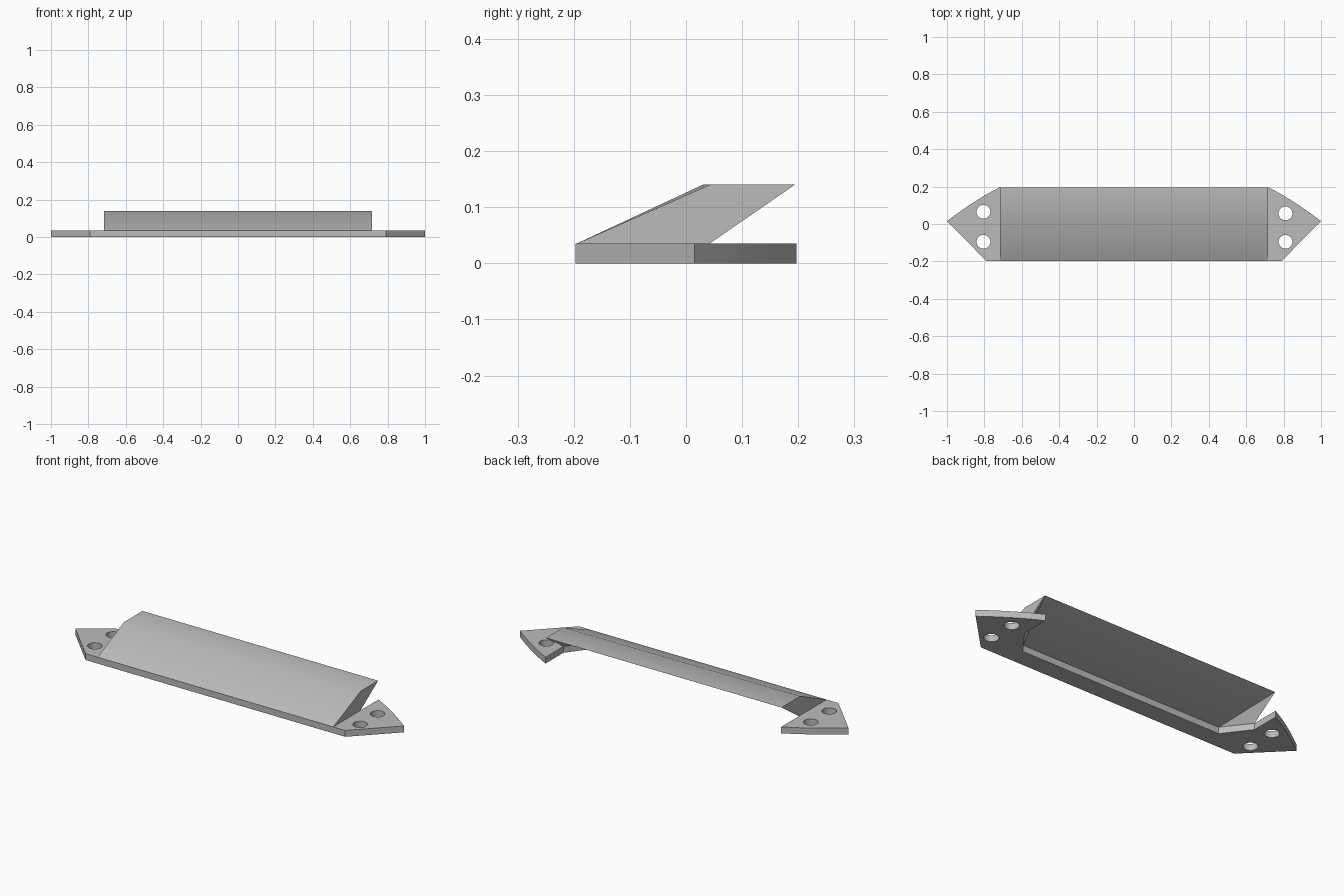
import bpy
import bmesh
from mathutils import Vector

cube = bpy.data.objects.get("Cube")
if cube:
    bpy.data.objects.remove(cube)

grey = bpy.data.materials.new("plain grey")
grey.use_nodes = True
COLOUR = (0.5, 0.5, 0.5, 1)
grey.diffuse_color = COLOUR
grey.node_tree.nodes["Principled BSDF"].inputs["Base Color"].default_value = COLOUR

PLATE = 0.035   # plate thickness
TOP = 0.14      # height of the wing
END = 0.717     # half length of the wing
INNER = 0.61    # half length of the notch floor
NOTCH_Y = -0.098
SHOULDER_Y = 0.042


def make_object(name, bm):
    bmesh.ops.recalc_face_normals(bm, faces=bm.faces)
    mesh = bpy.data.meshes.new(name)
    bm.to_mesh(mesh)
    bm.free()
    mesh.materials.append(grey)
    obj = bpy.data.objects.new(name, mesh)
    bpy.context.collection.objects.link(obj)
    return obj


def smooth(obj):
    bpy.ops.object.select_all(action="DESELECT")
    obj.select_set(True)
    bpy.context.view_layer.objects.active = obj
    bpy.ops.object.shade_smooth_by_angle(angle=0.52)


# Half outline of the plate, from the front corner round to the notch
def half_outline(side):
    tip, back = Vector((1, 0.015)), Vector((END, 0.197))
    bend = Vector((0.85, 0.13))
    steps = 10
    arc = []
    for i in range(steps + 1):
        t = i / steps
        arc.append(tip * (1 - t) ** 2 + bend * 2 * t * (1 - t) + back * t * t)
    points = [Vector((0.79, -0.197))] + arc
    points += [Vector((END, SHOULDER_Y)), Vector((INNER, NOTCH_Y))]
    return [(side * p.x, p.y, 0) for p in points]


# Base plate with pointed ends and a wide notch at the back
bm = bmesh.new()
outline = half_outline(1) + half_outline(-1)[::-1]
face = bm.faces.new([bm.verts.new(p) for p in outline])
lift = bmesh.ops.extrude_face_region(bm, geom=[face])
new_verts = [v for v in lift["geom"] if isinstance(v, bmesh.types.BMVert)]
bmesh.ops.translate(bm, verts=new_verts, vec=(0, 0, PLATE))
plate = make_object("base_plate", bm)

# Screw holes, two at each end
for x, y in ((-0.805, 0.065), (-0.805, -0.095), (0.81, 0.057), (0.81, -0.095)):
    bpy.ops.mesh.primitive_cylinder_add(vertices=32, radius=0.037, depth=0.2,
                                        location=(x, y, 0))
    cutter = bpy.context.object
    cutter.name = "hole_cutter"
    cutter.hide_render = True
    cutter.data.materials.append(grey)
    cut = plate.modifiers.new("hole", "BOOLEAN")
    cut.operation = "DIFFERENCE"
    cut.solver = "EXACT"
    cut.object = cutter
    bpy.context.view_layer.objects.active = plate
    bpy.ops.object.modifier_apply(modifier=cut.name)
    bpy.data.objects.remove(cutter)
smooth(plate)

# Slanted wing: sloped front, flat top, undercut back
bm = bmesh.new()


def wing_end(side, crease_y):
    points = {
        "front": (side * END, -0.195, PLATE),
        "crease": (side * END, crease_y, TOP),
        "back": (side * END, 0.194, TOP),
        "heel": (side * END, SHOULDER_Y, PLATE),
        "inner": (side * INNER, NOTCH_Y, PLATE),
    }
    v = {key: bm.verts.new(p) for key, p in points.items()}
    bm.faces.new([v[k] for k in ("front", "crease", "back", "heel")])
    bm.faces.new([v[k] for k in ("heel", "back", "inner")])
    return v


left, right = wing_end(1, 0.043), wing_end(-1, 0.03)
for a, b in (("front", "crease"), ("crease", "back"), ("back", "inner")):
    bm.faces.new((left[a], left[b], right[b], right[a]))
bm.faces.new([left[k] for k in ("front", "heel", "inner")]
             + [right[k] for k in ("inner", "heel", "front")])
smooth(make_object("slanted_wing", bm))
